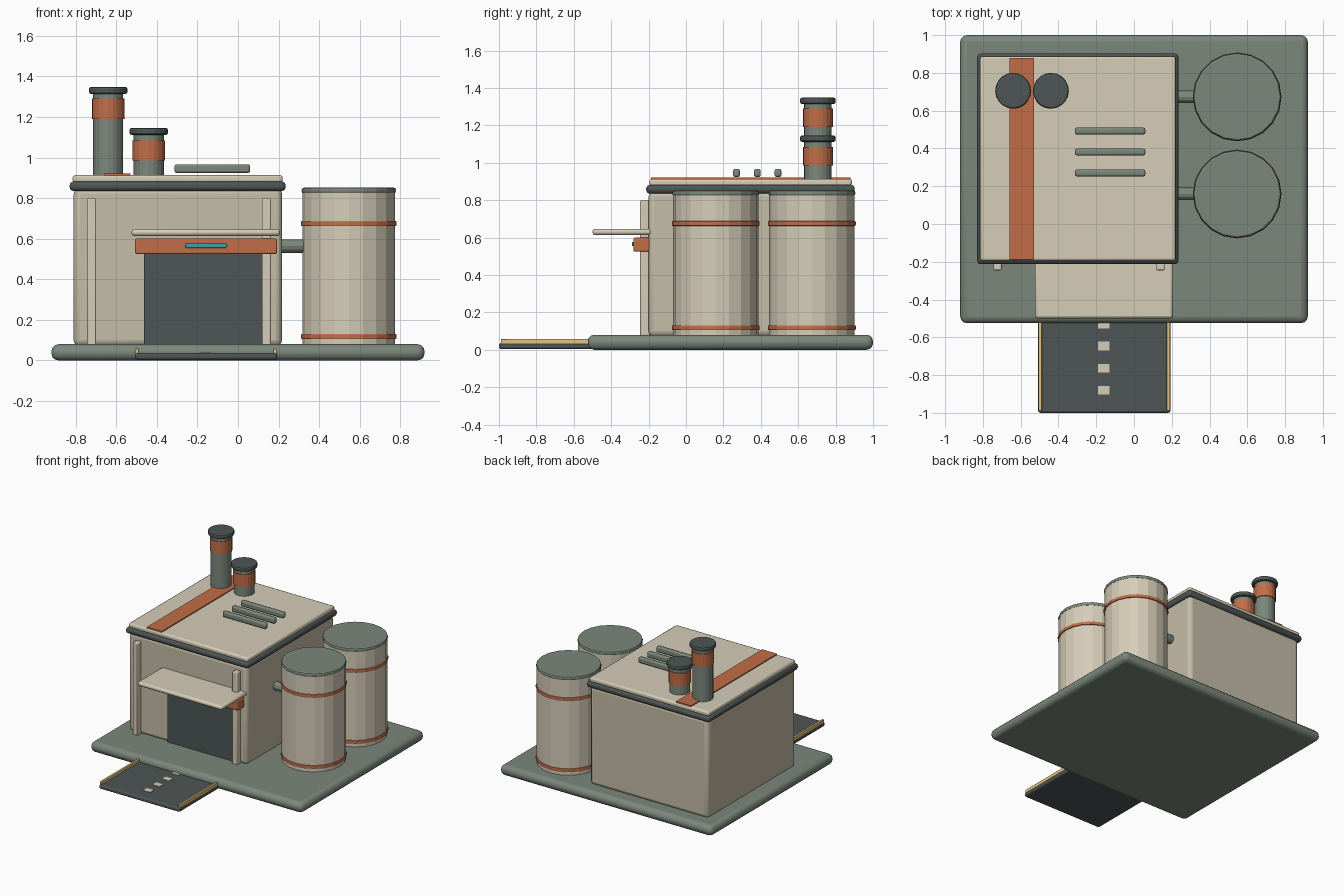
import bpy, bmesh, math
from mathutils import Matrix

if "Cube" in bpy.data.objects:
    bpy.data.objects.remove(bpy.data.objects["Cube"])

COLORS = {
    "sage": (0.20, 0.245, 0.20), "cream": (0.67, 0.61, 0.48),
    "wall": (0.56, 0.51, 0.39), "dark": (0.075, 0.093, 0.09),
    "orange": (0.54, 0.155, 0.065), "yellow": (0.75, 0.55, 0.20),
    "teal": (0.045, 0.35, 0.40),
}
MATS = {}
for key, rgb in COLORS.items():
    MATS[key] = bpy.data.materials.new(key)
    MATS[key].diffuse_color = (*rgb, 1)


def finish(name, bm, color, bevel, segments):
    mesh = bpy.data.meshes.new(name)
    bm.to_mesh(mesh)
    bm.free()
    mesh.materials.append(MATS[color])
    ob = bpy.data.objects.new(name, mesh)
    bpy.context.collection.objects.link(ob)
    if bevel:
        mod = ob.modifiers.new("bevel", "BEVEL")
        mod.width, mod.segments = bevel, segments
        mod.limit_method, mod.angle_limit = "ANGLE", math.radians(40)
    return ob


def box(name, x, y, z, color, bevel=0.0, segments=2):
    """Box from (min, max) ranges."""
    bm = bmesh.new()
    bmesh.ops.create_cube(bm, size=1)
    for v in bm.verts:
        for i, (lo, hi) in enumerate((x, y, z)):
            v.co[i] = hi if v.co[i] > 0 else lo
    return finish(name, bm, color, bevel, segments)


def cylinder(name, x, y, z, r, color, sides=20, bevel=0.0):
    """Upright cylinder, z is a (min, max) range."""
    bm = bmesh.new()
    bmesh.ops.create_cone(bm, cap_ends=True, segments=sides, radius1=r, radius2=r,
                          depth=z[1] - z[0],
                          matrix=Matrix.Translation((x, y, sum(z) / 2)))
    return finish(name, bm, color, bevel, 2)


# Ground slab
box("base_slab", (-0.92, 0.92), (-0.525, 1.0), (0, 0.08), "sage", 0.035, 3)

# Entry ramp with edge rails and centre dashes
box("ramp", (-0.507, 0.192), (-1.0, -0.45), (0.004, 0.036), "dark", 0.01)
for side, x in (("left", -0.497), ("right", 0.182)):
    box(f"ramp_rail_{side}", (x - 0.009, x + 0.009), (-0.99, -0.50), (0.03, 0.058), "yellow", 0.003)
for i in range(4):
    y = -0.88 + i * 0.117
    box(f"ramp_dash_{i + 1}", (-0.19, -0.13), (y - 0.023, y + 0.023), (0.034, 0.040), "cream")

# Main building and roof
box("building_walls", (-0.81, 0.217), (-0.20, 0.885), (0.07, 0.85), "wall", 0.03, 3)
box("roof_trim", (-0.83, 0.235), (-0.213, 0.902), (0.835, 0.882), "dark", 0.018)
box("roof_panel", (-0.815, 0.22), (-0.195, 0.887), (0.875, 0.913), "cream", 0.012)
box("roof_stripe", (-0.66, -0.53), (-0.187, 0.88), (0.905, 0.921), "orange")
for i in range(3):
    y = 0.27 + i * 0.111
    box(f"roof_vent_{i + 1}", (-0.313, 0.06), (y - 0.018, y + 0.018), (0.924, 0.967), "sage", 0.01)

# Doorway, pilasters, lintel and awning
box("door", (-0.463, 0.143), (-0.21, -0.18), (0.075, 0.56), "dark")
for side, x in (("left", -0.722), ("right", 0.14)):
    box(f"pilaster_{side}", (x - 0.022, x + 0.022), (-0.245, -0.19), (0.075, 0.80), "cream", 0.006)
box("door_lintel", (-0.507, 0.192), (-0.28, -0.19), (0.525, 0.60), "orange", 0.006)
box("door_light", (-0.26, -0.055), (-0.29, -0.27), (0.555, 0.576), "teal", 0.005)
box("awning", (-0.525, 0.207), (-0.50, -0.172), (0.613, 0.647), "cream", 0.014)

# Chimneys: stack, painted band, cap
for name, x, top, band in (("tall", -0.64, 1.348, (1.19, 1.29)),
                           ("short", -0.44, 1.146, (0.985, 1.085))):
    cylinder(f"{name}_chimney", x, 0.705, (0.88, top - 0.02), 0.074, "sage", 20)
    cylinder(f"{name}_chimney_band", x, 0.705, band, 0.08, "orange", 20)
    cylinder(f"{name}_chimney_cap", x, 0.705, (top - 0.034, top), 0.095, "dark", 20, 0.01)

# Storage tanks with hoops, lids and pipes to the building
for name, y in (("front", 0.159), ("back", 0.673)):
    cylinder(f"{name}_tank", 0.546, y, (0.07, 0.835), 0.228, "cream")
    cylinder(f"{name}_tank_lid", 0.546, y, (0.823, 0.852), 0.232, "sage", 20, 0.01)
    for label, z in (("lower", 0.118), ("upper", 0.675)):
        cylinder(f"{name}_tank_{label}_hoop", 0.546, y, (z - 0.013, z + 0.013), 0.235,
                 "orange", 20, 0.006)
    bm = bmesh.new()
    bmesh.ops.create_cone(bm, cap_ends=True, segments=12, radius1=0.033, radius2=0.033, depth=0.16,
                          matrix=Matrix.Translation((0.27, y, 0.563)) @ Matrix.Rotation(math.pi / 2, 4, "Y"))
    finish(f"{name}_tank_pipe", bm, "sage", 0, 1)

# Smooth the rounded slabs; cylinders keep their facets
for ob in bpy.context.collection.objects:
    if ob.modifiers and len(ob.data.vertices) == 8:
        bpy.ops.object.select_all(action="DESELECT")
        ob.select_set(True)
        bpy.context.view_layer.objects.active = ob
        bpy.ops.object.shade_smooth_by_angle(angle=math.radians(35))

for m in bpy.data.materials:
    if m.users and not m.is_grease_pencil:
        m.use_nodes = True
        m.node_tree.nodes["Principled BSDF"].inputs["Base Color"].default_value = m.diffuse_color
